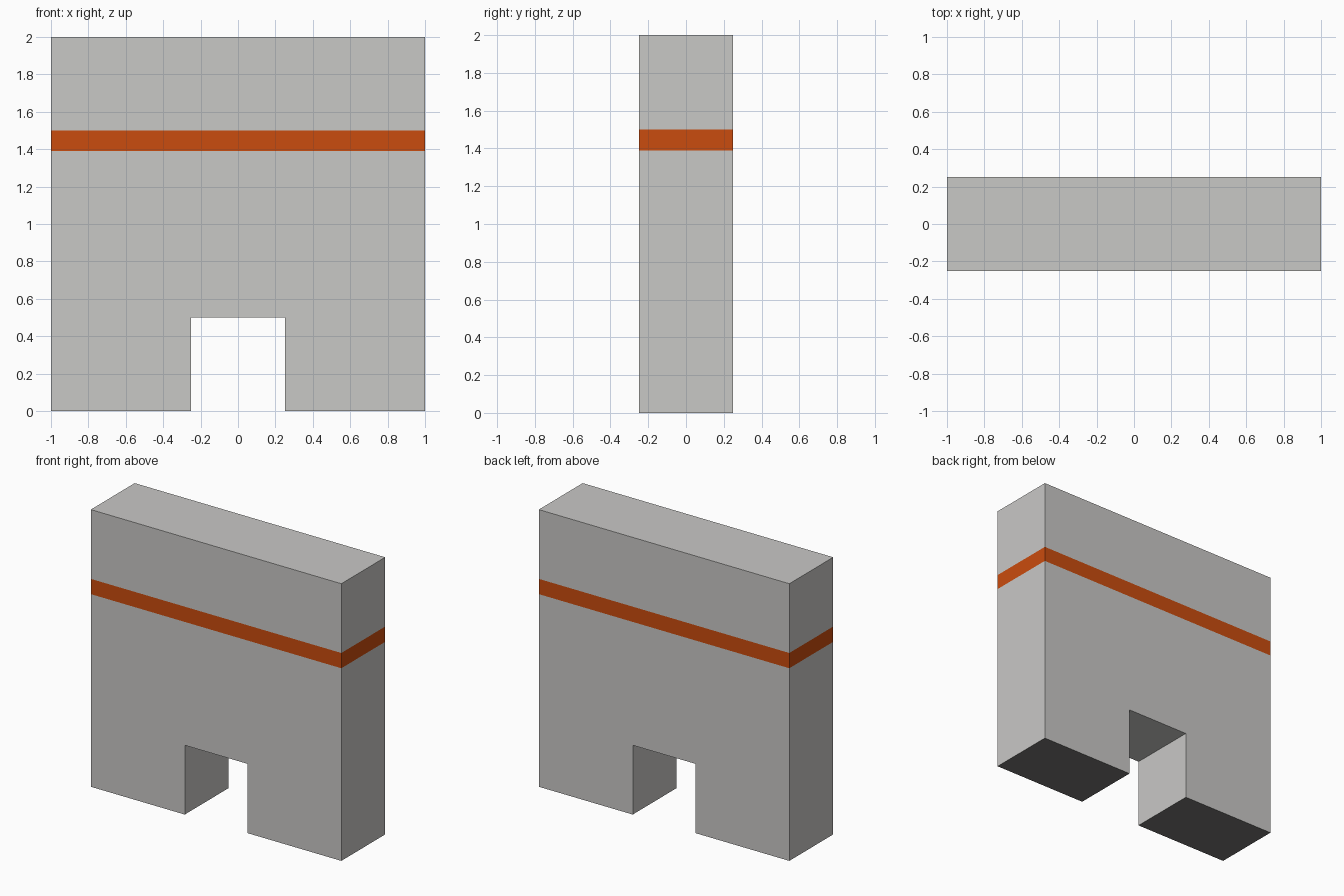
import bpy
import bmesh

if "Cube" in bpy.data.objects:
    bpy.data.objects.remove(bpy.data.objects["Cube"])

HALF_DEPTH = 0.25
STRIPE = (1.39, 1.50)


def material(name, colour):
    mat = bpy.data.materials.new(name)
    mat.diffuse_color = (*colour, 1.0)
    mat.use_nodes = True
    mat.node_tree.nodes["Principled BSDF"].inputs["Base Color"].default_value = mat.diffuse_color
    return mat


# Front outline: square wall with a rectangular doorway
outline = [(-1, 0), (-0.25, 0), (-0.25, 0.5), (0.25, 0.5),
           (0.25, 0), (1, 0), (1, 2), (-1, 2)]

bm = bmesh.new()
face = bm.faces.new([bm.verts.new((x, -HALF_DEPTH, z)) for x, z in outline])
extruded = bmesh.ops.extrude_face_region(bm, geom=[face])["geom"]
bmesh.ops.translate(bm, vec=(0, 2 * HALF_DEPTH, 0),
                    verts=[v for v in extruded if isinstance(v, bmesh.types.BMVert)])

# Cut the painted band and the doorway height into the faces
for height in (0.5, *STRIPE):
    bmesh.ops.bisect_plane(bm, geom=bm.verts[:] + bm.edges[:] + bm.faces[:],
                           plane_co=(0, 0, height), plane_no=(0, 0, 1), dist=1e-5)
bmesh.ops.recalc_face_normals(bm, faces=bm.faces)

# Orange band, dark feet undersides, grey elsewhere
for f in bm.faces:
    z = f.calc_center_median().z
    if STRIPE[0] < z < STRIPE[1]:
        f.material_index = 1
    elif z < 0.01:
        f.material_index = 2

mesh = bpy.data.meshes.new("wall")
bm.to_mesh(mesh)
bm.free()
mesh.materials.append(material("light grey", (0.584, 0.578, 0.565)))
mesh.materials.append(material("orange", (0.591, 0.072, 0.0044)))
mesh.materials.append(material("dark grey", (0.178, 0.175, 0.168)))
wall = bpy.data.objects.new("wall", mesh)
bpy.context.collection.objects.link(wall)
